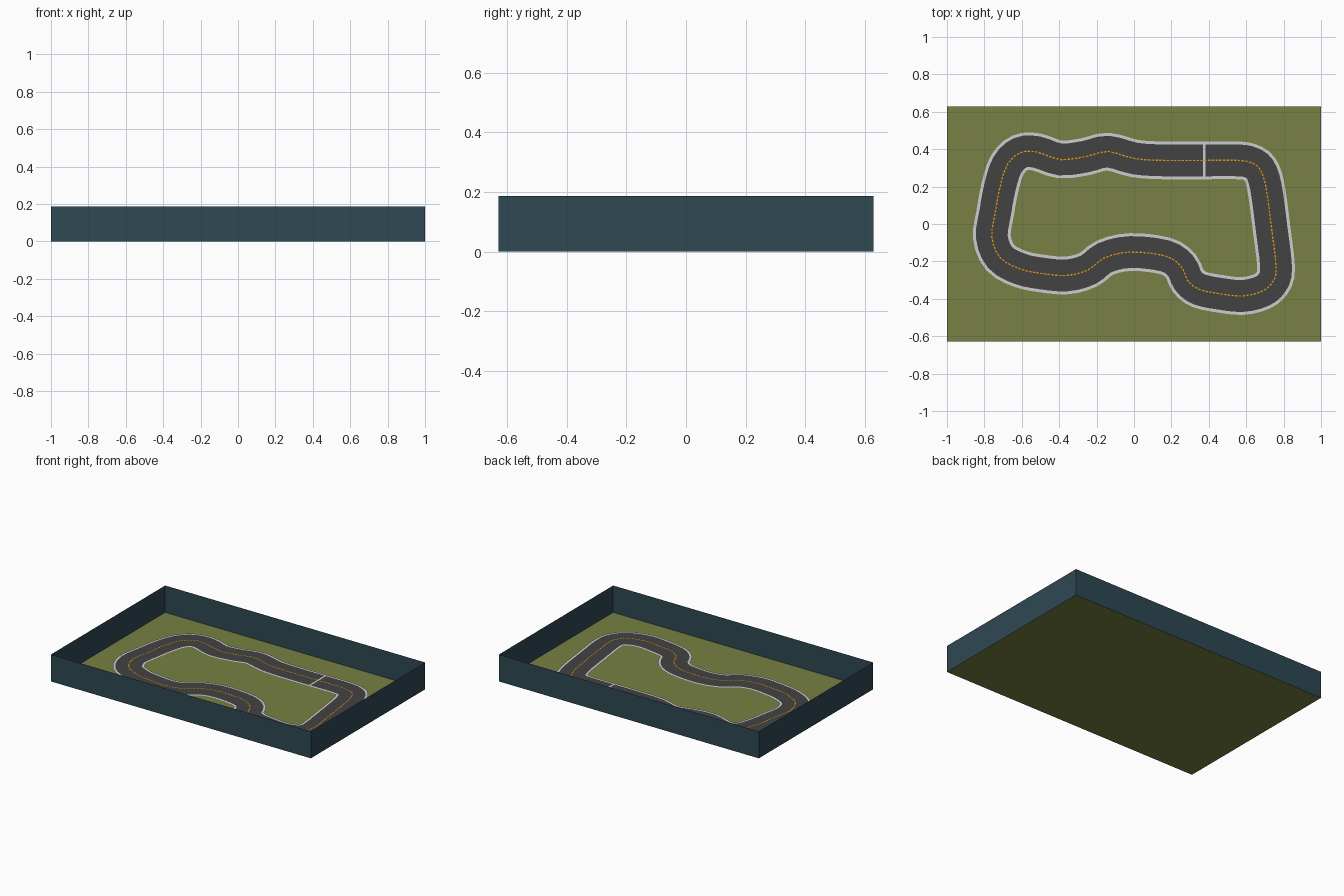
import bpy
from mathutils import Vector

if "Cube" in bpy.data.objects:
    bpy.data.objects.remove(bpy.data.objects["Cube"])


def lin(c):
    c /= 255
    return c / 12.92 if c <= 0.04045 else ((c + 0.055) / 1.055) ** 2.4


def material(name, r, g, b):
    m = bpy.data.materials.new(name)
    m.diffuse_color = (lin(r), lin(g), lin(b), 1)
    m.use_nodes = True
    m.node_tree.nodes["Principled BSDF"].inputs["Base Color"].default_value = m.diffuse_color
    return m


GRASS = material("olive grass", 120, 128, 67)
WALL = material("dark teal", 46, 72, 82)
ASPHALT = material("asphalt grey", 67, 66, 68)
WHITE = material("line white", 205, 205, 205)
ORANGE = material("dash orange", 235, 155, 10)


def add_mesh(name, verts, faces, mat):
    me = bpy.data.meshes.new(name)
    me.from_pydata(verts, [], faces)
    me.materials.append(mat)
    ob = bpy.data.objects.new(name, me)
    bpy.context.collection.objects.link(ob)
    return ob


# Tray: floor and four thin walls
X, Y, H = 1.0, 0.628, 0.187
corners = [(-X, -Y), (X, -Y), (X, Y), (-X, Y)]
add_mesh("grass_floor", [(x, y, 0) for x, y in corners], [(0, 1, 2, 3)], GRASS)
add_mesh("tray_walls", [(x, y, z) for z in (0, H) for x, y in corners],
         [(i, (i + 1) % 4, (i + 1) % 4 + 4, i + 4) for i in range(4)], WALL)

# Track centre line, clockwise from the start line
PATH = [(0.375, 0.34), (0.56, 0.34), (0.625, 0.328), (0.672, 0.295), (0.705, 0.20),
        (0.735, -0.02), (0.76, -0.235), (0.74, -0.312), (0.684, -0.36), (0.58, -0.385),
        (0.46, -0.373), (0.35, -0.35), (0.29, -0.305), (0.25, -0.225), (0.165, -0.17),
        (-0.02, -0.15), (-0.155, -0.18), (-0.245, -0.245), (-0.36, -0.275), (-0.49, -0.265),
        (-0.61, -0.24), (-0.715, -0.18), (-0.76, -0.07), (-0.742, 0.06), (-0.717, 0.195),
        (-0.678, 0.315), (-0.61, 0.38), (-0.52, 0.385), (-0.395, 0.345), (-0.26, 0.36),
        (-0.14, 0.387), (0.005, 0.35), (0.16, 0.34)]


def smooth_loop(pts, steps):
    """Closed Catmull-Rom curve through the points."""
    p = [Vector(q) for q in pts]
    n, out = len(p), []
    for i in range(n):
        a, b, c, d = p[i - 1], p[i], p[(i + 1) % n], p[(i + 2) % n]
        for k in range(steps):
            t = k / steps
            out.append(0.5 * (2 * b + (c - a) * t + (2 * a - 5 * b + 4 * c - d) * t * t
                              + (3 * b - a - 3 * c + d) * t ** 3))
    return out


line = smooth_loop(PATH, 3)
N = len(line)
sides = []
for i in range(N):
    d = (line[(i + 1) % N] - line[i - 1]).normalized()
    sides.append(Vector((d.y, -d.x)))


def ribbon(name, lo, hi, z, mat):
    """Flat closed strip between two offsets from the centre line."""
    verts = []
    for p, s in zip(line, sides):
        verts += [(*(p + s * hi), z), (*(p + s * lo), z)]
    faces = [(2 * i, 2 * ((i + 1) % N), 2 * ((i + 1) % N) + 1, 2 * i + 1) for i in range(N)]
    return add_mesh(name, verts, [f[::-1] for f in faces], mat)


# Road surface with white edge lines
ribbon("road", -0.087, 0.087, 0.003, ASPHALT)
ribbon("inner_edge_line", 0.085, 0.101, 0.004, WHITE)
ribbon("outer_edge_line", -0.101, -0.085, 0.004, WHITE)

# Start line across the road
add_mesh("start_line", [(x, y, 0.005) for x, y in
                        [(0.369, 0.255), (0.381, 0.255), (0.381, 0.425), (0.369, 0.425)]],
         [(0, 1, 2, 3)], WHITE)

# Orange centre dashes
verts, faces = [], []
DASH, PERIOD, W = 0.013, 0.02, 0.0035
offset = 0.0
for i in range(N):
    a, b = line[i], line[(i + 1) % N]
    length = (b - a).length
    d = (b - a) / length
    s = Vector((d.y, -d.x)) * W
    t = offset
    while t < length:
        k = len(verts)
        for q in (a + d * t + s, a + d * (t + DASH) + s, a + d * (t + DASH) - s, a + d * t - s):
            verts.append((*q, 0.006))
        faces.append((k, k + 1, k + 2, k + 3))
        t += PERIOD
    offset = t - length
add_mesh("centre_dashes", verts, faces, ORANGE)
